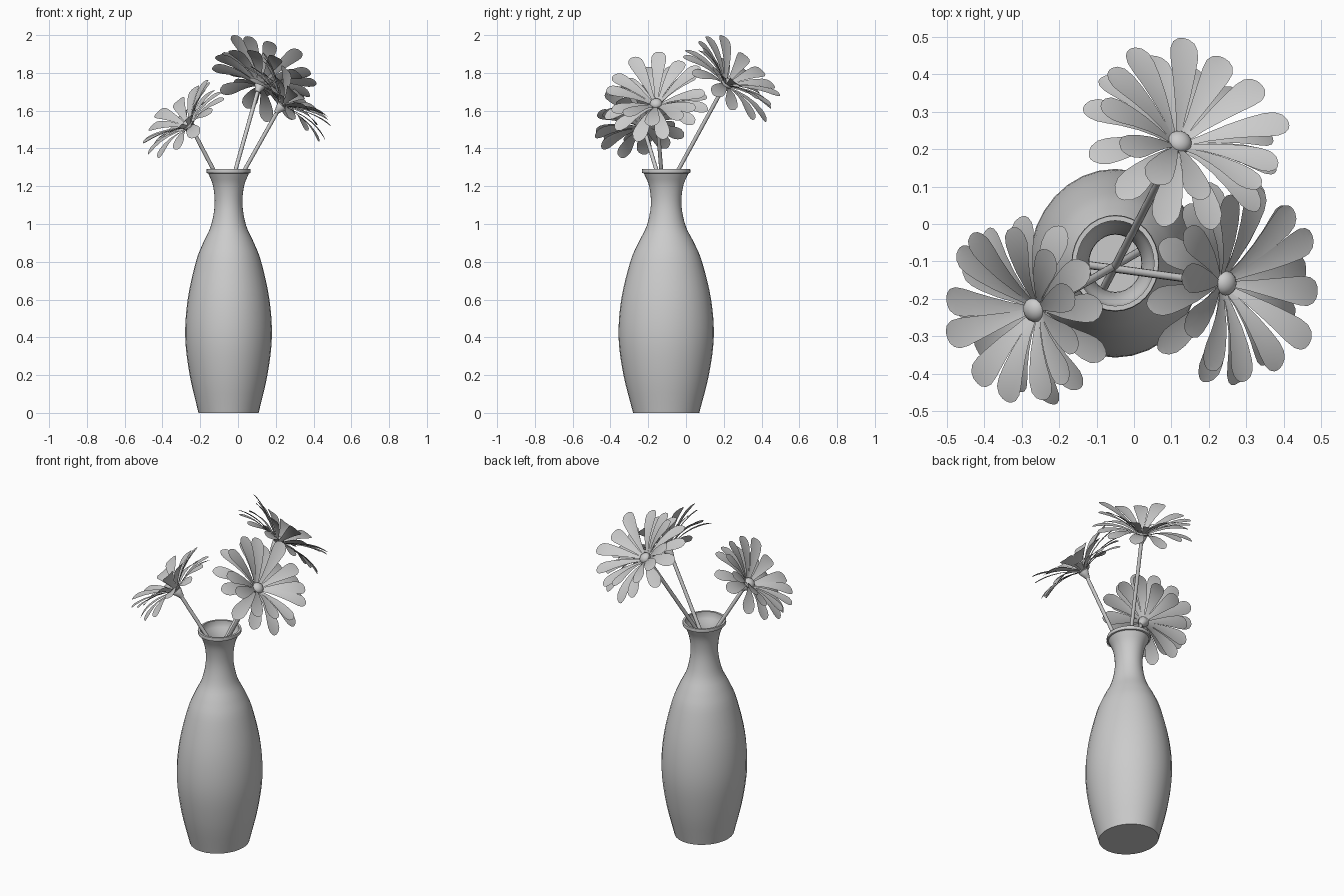
import bpy
import bmesh
import math
import random
from mathutils import Matrix, Vector

random.seed(4)
cube = bpy.data.objects.get("Cube")
if cube:
    bpy.data.objects.remove(cube, do_unlink=True)

# One plain grey clay colour for everything
grey = bpy.data.materials.new("clay_grey")
grey.use_nodes = True
colour = (0.6, 0.6, 0.6, 1)
grey.diffuse_color = colour
grey.node_tree.nodes["Principled BSDF"].inputs["Base Color"].default_value = colour


def finish(bm, name, matrix=Matrix(), angle=50):
    mesh = bpy.data.meshes.new(name)
    bm.to_mesh(mesh)
    bm.free()
    mesh.materials.append(grey)
    obj = bpy.data.objects.new(name, mesh)
    obj.matrix_world = matrix
    bpy.context.collection.objects.link(obj)
    bpy.ops.object.select_all(action="DESELECT")
    obj.select_set(True)
    bpy.context.view_layer.objects.active = obj
    bpy.ops.object.shade_smooth_by_angle(angle=math.radians(angle))
    return obj


def lathe(profile, name, matrix=Matrix(), steps=32):
    """Spin a (radius, height) profile around z."""
    bm = bmesh.new()
    verts = [bm.verts.new((r, 0, z)) for r, z in profile]
    edges = [bm.edges.new(pair) for pair in zip(verts, verts[1:])]
    bmesh.ops.spin(bm, geom=verts + edges, cent=(0, 0, 0), axis=(0, 0, 1),
                   angle=math.tau, steps=steps, use_duplicate=False)
    bmesh.ops.remove_doubles(bm, verts=bm.verts, dist=0.0001)
    bmesh.ops.recalc_face_normals(bm, faces=bm.faces)
    return finish(bm, name, matrix)


def smooth_path(points, cuts=4):
    """Catmull-Rom curve through the points."""
    pts = [Vector(p) for p in points]
    pts = [2 * pts[0] - pts[1]] + pts + [2 * pts[-1] - pts[-2]]
    path = []
    for a, b, c, d in zip(pts, pts[1:], pts[2:], pts[3:]):
        for i in range(cuts):
            t = i / cuts
            path.append(0.5 * (2 * b + (c - a) * t + (2 * a - 5 * b + 4 * c - d) * t ** 2
                               + (3 * b - a - 3 * c + d) * t ** 3))
    return path + [pts[-2]]


# Vase: thin wall, slightly oval, with a small lip
wall = smooth_path([(0.175, 0), (0.226, 0.2), (0.252, 0.4), (0.238, 0.6), (0.19, 0.8),
                    (0.148, 0.9), (0.103, 0.99), (0.081, 1.1), (0.09, 1.2), (0.118, 1.268)])
inner = [(r - 0.004, max(z, 0.006)) for r, z in reversed(wall)]
lip = [(0.127, 1.27), (0.129, 1.28), (0.127, 1.29), (0.114, 1.29)]
outline = [(0, 0)] + [tuple(p) for p in wall] + lip + inner + [(0, 0.006)]
lathe(outline, "vase", Matrix.Translation((-0.05, -0.105, 0)) @ Matrix.Diagonal((0.91, 1, 1, 1)))

# Half widths of a petal from base to rounded tip
PETAL = [(0, 0.007), (0.2, 0.014), (0.4, 0.024), (0.6, 0.033), (0.75, 0.039),
         (0.86, 0.039), (0.94, 0.03), (0.985, 0.016), (1, 0.004)]


def petal_ring(name, matrix, count, length, rise, droop, lift, phase):
    """A ring of arched, slightly channelled paddle petals."""
    bm = bmesh.new()
    for k in range(count):
        turn = Matrix.Rotation(math.tau * (k + phase) / count + random.uniform(-0.07, 0.07), 4, "Z")
        size = length * random.uniform(0.97, 1.04)
        climb = rise + random.uniform(-0.1, 0.1)
        rows = []
        for t, half in PETAL:
            height = lift + size * (climb * t - droop * t * t)
            rows.append([bm.verts.new(turn @ Vector((0.018 + size * t, s * half,
                                                     height + 0.12 * half * abs(s))))
                         for s in (-1, 0, 1)])
        for low, high in zip(rows, rows[1:]):
            for i in range(2):
                bm.faces.new((low[i], high[i], high[i + 1], low[i + 1]))
    bmesh.ops.recalc_face_normals(bm, faces=bm.faces)
    for face in bm.faces:
        if face.normal.z < 0:
            face.normal_flip()
    finish(bm, name, matrix, 60)


def stem(name, start, end, radius=0.0105):
    axis = end - start
    bm = bmesh.new()
    bmesh.ops.create_cone(bm, cap_ends=True, segments=12, radius1=radius, radius2=radius,
                          depth=axis.length)
    place = Matrix.Translation((start + end) / 2) @ axis.to_track_quat("Z", "Y").to_matrix().to_4x4()
    finish(bm, name, place)


def flower(side, root, head, lean, scale):
    head, root = Vector(head), Vector(root)
    tilt = math.radians(43)
    normal = Vector((lean[0], lean[1], 0)).normalized() * math.sin(tilt)
    normal.z = math.cos(tilt)
    place = Matrix.Translation(head) @ normal.to_track_quat("Z", "Y").to_matrix().to_4x4()
    # Cupped upper petals over a flatter, drooping lower ring
    petal_ring(side + "_upper_petals", place, 12, 0.235 * scale, 0.76, 0.32, 0, 0)
    petal_ring(side + "_lower_petals", place, 12, 0.25 * scale, 0.46, 0.4, -0.008, 0.5)
    # Domed flower centre and the cup below it
    dome = [(0.033 * math.cos(a), 0.006 + 0.026 * math.sin(a))
            for a in (math.pi * i / 12 for i in range(-6, 7))]
    lathe(dome, side + "_flower_centre", place, 16)
    lathe([(0, -0.06), (0.012, -0.058), (0.018, -0.04), (0.03, -0.012), (0.026, 0), (0, 0.002)],
          side + "_calyx", place, 12)
    stem(side + "_stem", root, head - normal * 0.04)


flower("back", (-0.08, -0.17, 1.05), (0.12, 0.215, 1.74), (0.49, 0.87), 1.05)
flower("left", (-0.12, -0.11, 1.01), (0.24, -0.158, 1.632), (1, -0.08), 1.05)
flower("right", (0.02, -0.07, 1.0), (-0.262, -0.228, 1.52), (-0.94, -0.34), 0.95)
